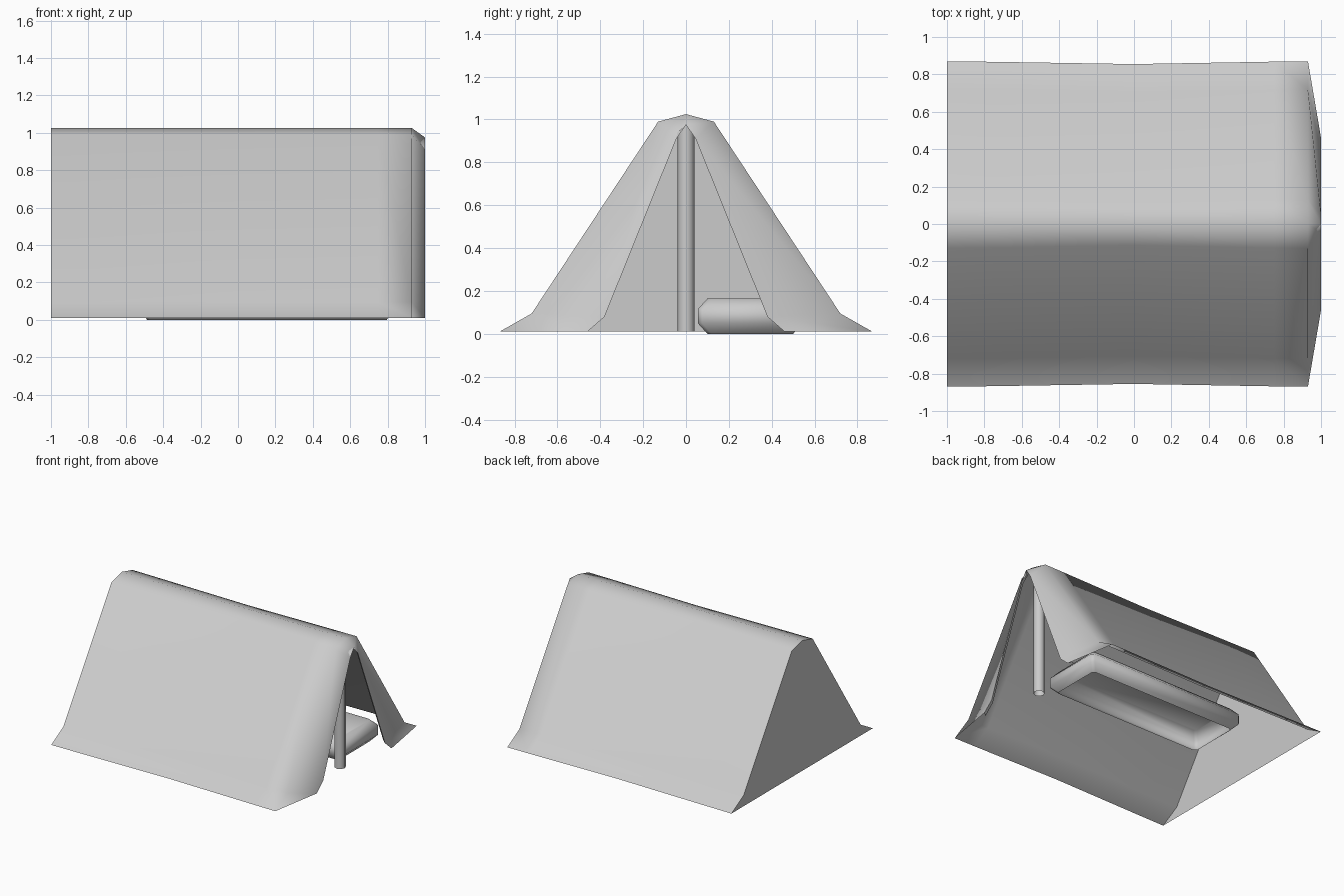
import bpy, bmesh, math

if "Cube" in bpy.data.objects:
    bpy.data.objects.remove(bpy.data.objects["Cube"])

def finish(name, bm, angle=None):
    bmesh.ops.recalc_face_normals(bm, faces=bm.faces)
    me = bpy.data.meshes.new(name)
    bm.to_mesh(me)
    bm.free()
    ob = bpy.data.objects.new(name, me)
    bpy.context.collection.objects.link(ob)
    bpy.ops.object.select_all(action='DESELECT')
    ob.select_set(True)
    bpy.context.view_layer.objects.active = ob
    if angle:
        bpy.ops.object.shade_smooth_by_angle(angle=math.radians(angle))
    return ob

def loft(bm, rings, closed=False):
    rows = [[bm.verts.new(p) for p in r] for r in rings]
    for a, b in zip(rows, rows[1:]):
        n = len(a)
        for i in range(n if closed else n - 1):
            j = (i + 1) % n
            bm.faces.new((a[i], a[j], b[j], b[i]))
    return rows

def section(x, half, dy=0.0):
    # mirror half a profile across y = 0
    pts = [(y - dy if y else 0, z) for y, z in half]
    full = pts + [(-y, z) for y, z in reversed(pts[:-1])]
    return [(x, y, z) for y, z in full]

outer = [(0.87, 0.01), (0.72, 0.095), (0.13, 0.99), (0, 1.025)]
inner = [(0.46, 0.01), (0.38, 0.08), (0.045, 0.91), (0, 0.975)]

# canvas: sloping sides with a slight sag, front flaps and a small turned-in lip
bm = bmesh.new()
loft(bm, [section(-1, outer), section(-0.75, outer, 0.003),
          section(0, outer, 0.015), section(0.75, outer, 0.002),
          section(0.93, outer), section(1, inner),
          section(0.965, inner, -0.03)])
finish("tent_canvas", bm, 120)

# flat closed back wall
bm = bmesh.new()
bm.faces.new([bm.verts.new(p) for p in section(-1, outer)])
finish("back_wall", bm)

# front pole, open at the bottom
bm = bmesh.new()
loft(bm, [[(0.88 + 0.04 * math.cos(i * math.pi / 4),
            0.04 * math.sin(i * math.pi / 4), z) for i in range(8)]
          for z in (0.01, 0.985)], True)
finish("front_pole", bm, 60)

# sleeping mat: chamfered slab, open underneath
def mat_ring(z, inset):
    x0, x1, y0, y1, c = -0.53 + inset, 0.84 - inset, 0.055 + inset, 0.545 - inset, 0.02
    return [(x0 + c, y0, z), (x1 - c, y0, z), (x1, y0 + c, z), (x1, y1 - c, z),
            (x1 - c, y1, z), (x0 + c, y1, z), (x0, y1 - c, z), (x0, y0 + c, z)]

bm = bmesh.new()
rows = loft(bm, [mat_ring(0, 0.045), mat_ring(0.05, 0),
                 mat_ring(0.115, 0), mat_ring(0.165, 0.045)], True)
bm.faces.new(rows[-1])
finish("sleeping_mat", bm, 60)
